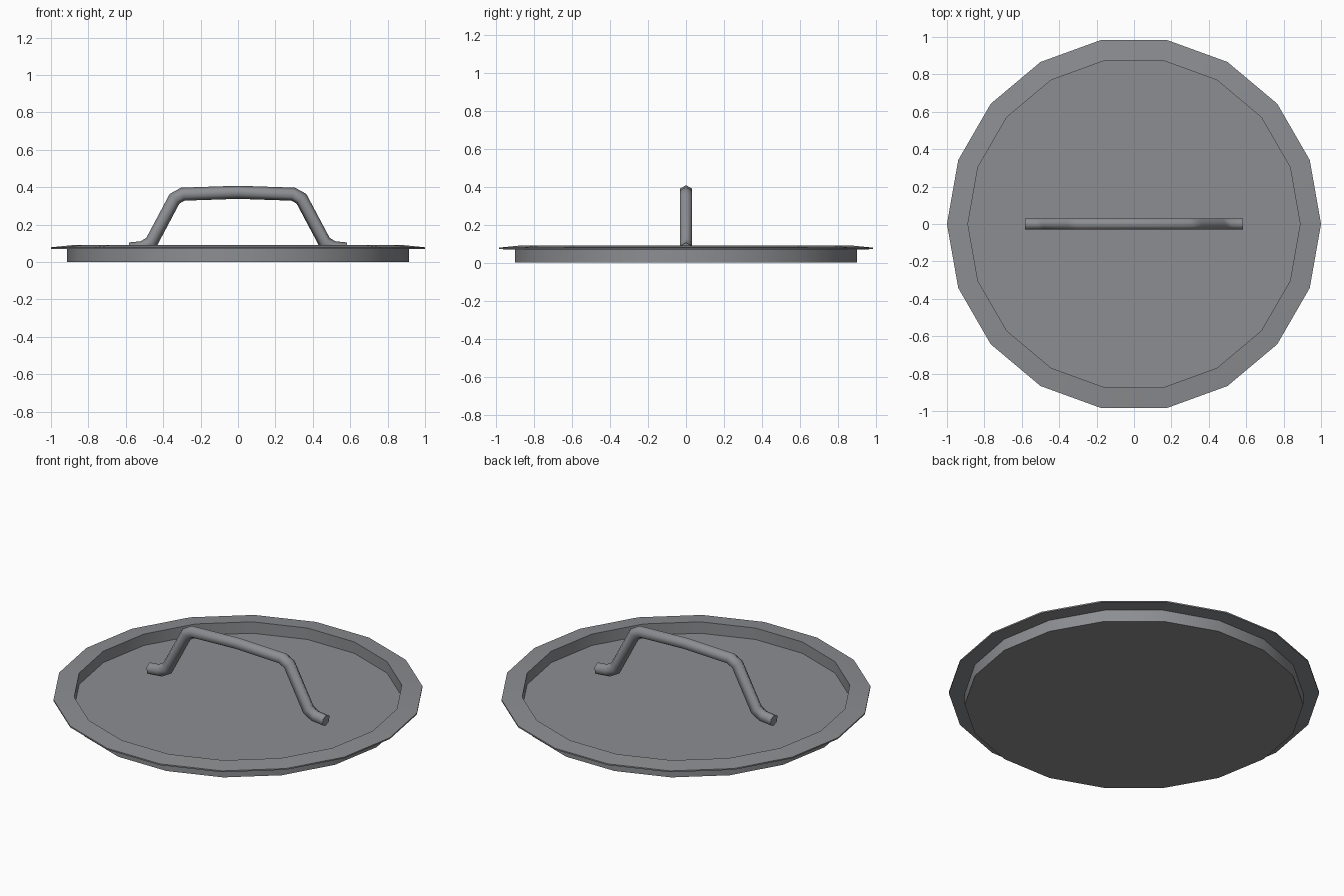
import bpy, bmesh, math
from mathutils import Vector

cube = bpy.data.objects.get("Cube")
if cube:
    bpy.data.objects.remove(cube, do_unlink=True)

steel = bpy.data.materials.new("grey metal")
steel.use_nodes = True
GREY = (0.265, 0.27, 0.285, 1)
steel.diffuse_color = GREY
steel.node_tree.nodes["Principled BSDF"].inputs["Base Color"].default_value = GREY


def finish(name, bm, sharp_angle):
    """Turn a bmesh into a smooth-shaded object with sharp corners kept."""
    bmesh.ops.recalc_face_normals(bm, faces=bm.faces)
    mesh = bpy.data.meshes.new(name)
    bm.to_mesh(mesh)
    bm.free()
    mesh.materials.append(steel)
    obj = bpy.data.objects.new(name, mesh)
    bpy.context.collection.objects.link(obj)
    bpy.ops.object.select_all(action="DESELECT")
    obj.select_set(True)
    bpy.context.view_layer.objects.active = obj
    bpy.ops.object.shade_smooth_by_angle(angle=math.radians(sharp_angle))


def skin(bm, rings):
    """Join successive rings of vertices and cap both ends."""
    n = len(rings[0])
    for a, b in zip(rings, rings[1:]):
        for i in range(n):
            j = (i + 1) % n
            bm.faces.new((a[i], a[j], b[j], b[i]))
    bm.faces.new(rings[0])
    bm.faces.new(rings[-1])


# Lid: recessed pan with a thin overhanging flange
SIDES = 18
profile = [(0.914, 0), (0.914, 0.069), (1, 0.071), (1, 0.079), (0.888, 0.09), (0.888, 0.022)]
bm = bmesh.new()
rings = []
for r, z in profile:
    angles = [math.tau * i / SIDES for i in range(SIDES)]
    rings.append([bm.verts.new((r * math.cos(a), r * math.sin(a), z)) for a in angles])
skin(bm, rings)
finish("lid", bm, 35)

# Handle: six-sided bar swept along a mirrored path in the XZ plane
RADIUS, BAR_SIDES = 0.035, 6
half = [(0.58, 0.07), (0.51, 0.077), (0.464, 0.104), (0.339, 0.339), (0.295, 0.363)]
path = [Vector((x, 0, z)) for x, z in half] + [Vector((0, 0, 0.373))]
path += [Vector((-x, 0, z)) for x, z in reversed(half)]
across = Vector((0, 1, 0))
bm = bmesh.new()
rings = []
for k, p in enumerate(path):
    before = (p - path[max(k - 1, 0)]).normalized()
    after = (path[min(k + 1, len(path) - 1)] - p).normalized()
    tangent = (before + after).normalized()
    # Widen mitred corners so the bar keeps its thickness
    miter = 1 / max(tangent.dot(after), tangent.dot(before))
    up = across.cross(tangent) * miter
    ring = []
    for i in range(BAR_SIDES):
        a = math.tau * i / BAR_SIDES
        ring.append(bm.verts.new(p + RADIUS * (up * math.cos(a) + across * math.sin(a))))
    rings.append(ring)
skin(bm, rings)
finish("handle", bm, 65)
